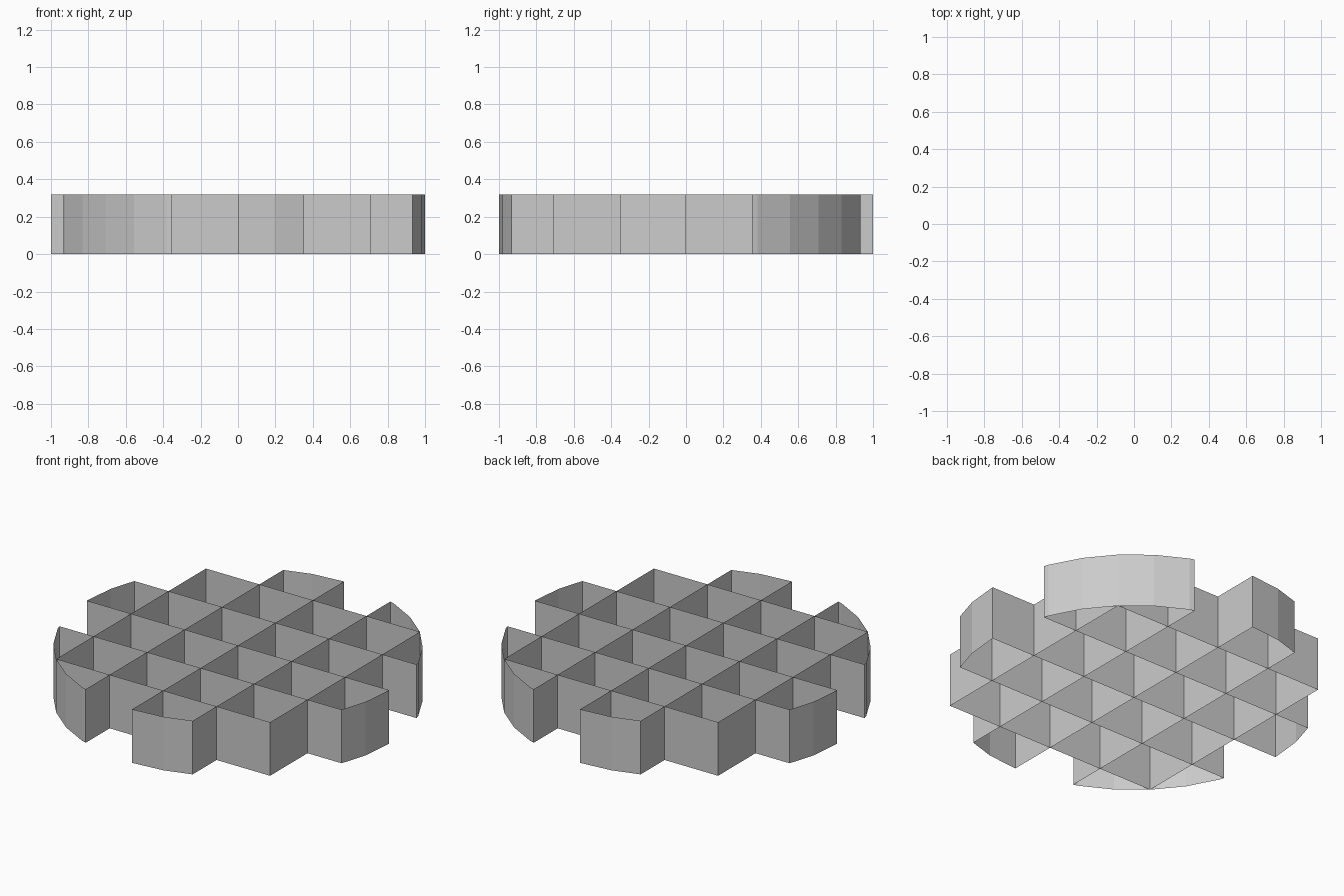
import bpy, bmesh, math

if "Cube" in bpy.data.objects:
    bpy.data.objects.remove(bpy.data.objects["Cube"])

HEIGHT = 0.32
CELL = math.sqrt(0.5) / 2      # 4 x 4 cells fit exactly inside the circle

# Flat 32-sided disc cut by a square grid
bm = bmesh.new()
bmesh.ops.create_circle(bm, cap_ends=True, segments=32, radius=1.0)
for k in range(-2, 3):
    for co, no in (((k * CELL, 0, 0), (1, 0, 0)), ((0, k * CELL, 0), (0, 1, 0))):
        bmesh.ops.bisect_plane(bm, geom=bm.verts[:] + bm.edges[:] + bm.faces[:],
                               dist=1e-4, plane_co=co, plane_no=no)

# Keep every second cell, like a chequerboard
def is_open(face):
    c = face.calc_center_median()
    return (math.floor(c.x / CELL) + math.floor(c.y / CELL)) % 2 == 0

bmesh.ops.delete(bm, geom=[f for f in bm.faces if is_open(f)], context='FACES')

# Raise the cell outlines into thin walls, leaving top and bottom open
flat = bm.faces[:]
walls = bmesh.ops.extrude_edge_only(bm, edges=bm.edges[:])
top = [g for g in walls['geom'] if isinstance(g, bmesh.types.BMVert)]
bmesh.ops.translate(bm, verts=top, vec=(0, 0, HEIGHT))
bm.normal_update()
bmesh.ops.delete(bm, geom=[f for f in bm.faces if abs(f.normal.z) > 0.5],
                 context='FACES_ONLY')

# Face each wall outwards from its own cell
bmesh.ops.recalc_face_normals(bm, faces=bm.faces[:])

mesh = bpy.data.meshes.new("chequered_grid_walls")
bm.to_mesh(mesh)
bm.free()
obj = bpy.data.objects.new("chequered_grid_walls", mesh)
bpy.context.collection.objects.link(obj)
